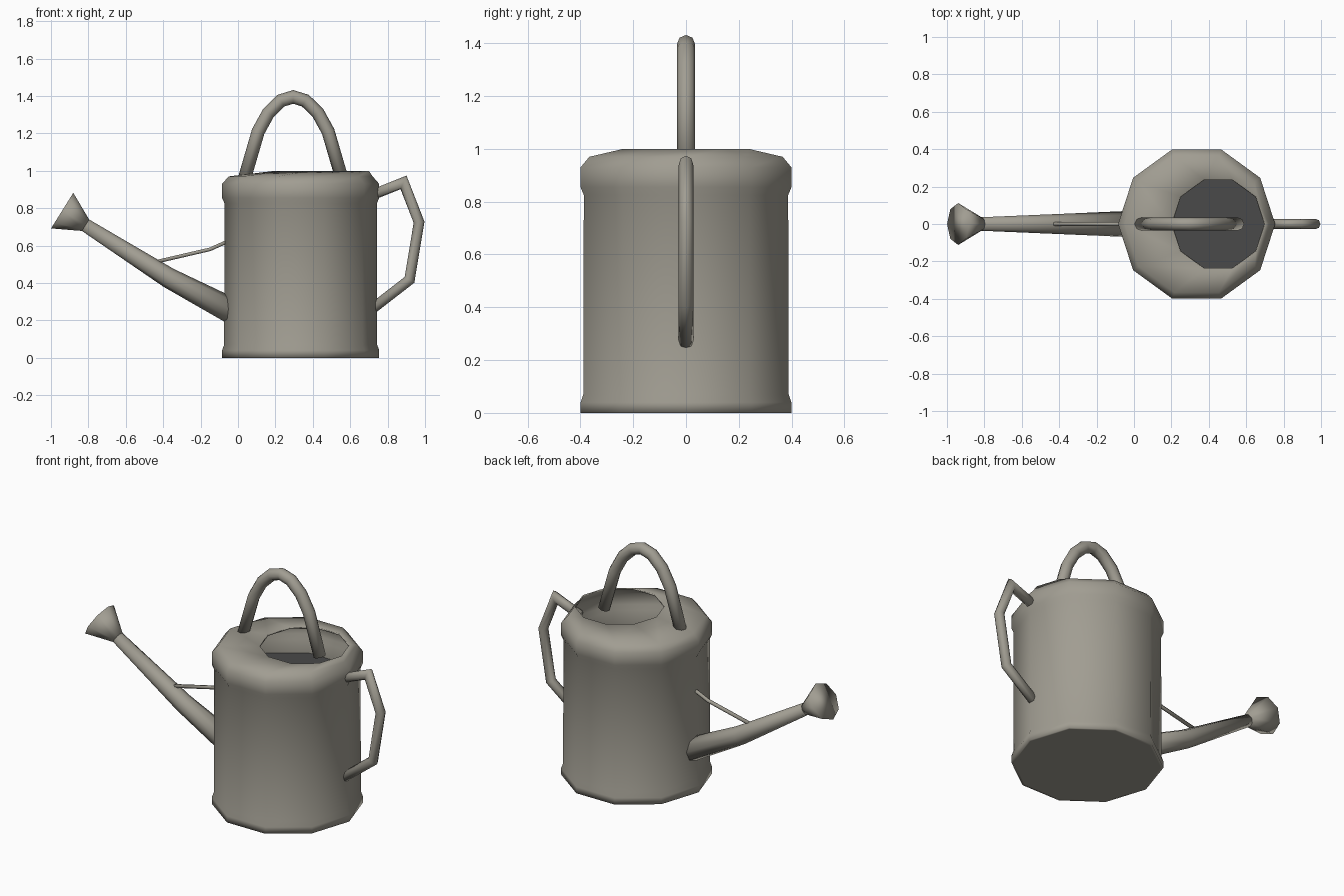
import bpy, bmesh, math
from mathutils import Vector

if "Cube" in bpy.data.objects:
    bpy.data.objects.remove(bpy.data.objects["Cube"])


def make_material(name, colour):
    mat = bpy.data.materials.new(name)
    mat.use_nodes = True
    mat.diffuse_color = colour
    shader = next(n for n in mat.node_tree.nodes if n.type == 'BSDF_PRINCIPLED')
    shader.inputs["Base Color"].default_value = colour
    return mat


metal = make_material("weathered_metal", (0.355, 0.337, 0.287, 1))
dark = make_material("dark_interior", (0.067, 0.067, 0.067, 1))


def loft(name, rings, end_material=None):
    """Skin a list of equally sized point rings into one smooth capped object."""
    bm = bmesh.new()
    loops = [[bm.verts.new(p) for p in ring] for ring in rings]
    n = len(loops[0])
    for a, b in zip(loops, loops[1:]):
        for i in range(n):
            j = (i + 1) % n
            bm.faces.new((a[i], a[j], b[j], b[i]))
    bm.faces.new(loops[0][::-1])
    end = bm.faces.new(loops[-1])
    for face in bm.faces:
        face.smooth = True
    mesh = bpy.data.meshes.new(name)
    mesh.materials.append(metal)
    if end_material:
        mesh.materials.append(end_material)
        end.material_index = 1
        end.smooth = False
    bm.to_mesh(mesh)
    bm.free()
    obj = bpy.data.objects.new(name, mesh)
    bpy.context.collection.objects.link(obj)
    return obj


def level_ring(cx, z, r, sides=10):
    turns = [math.tau * i / sides for i in range(sides)]
    return [Vector((cx + r * math.cos(t), r * math.sin(t), z)) for t in turns]


def tube(name, path, radii, sides=8):
    """Mitred tube along (x, z) points in the middle plane."""
    pts = [Vector((x, 0, z)) for x, z in path]
    if isinstance(radii, (int, float)):
        radii = [radii] * len(pts)
    rings = []
    for i, p in enumerate(pts):
        before = (p - pts[max(i - 1, 0)]).normalized()
        after = (pts[min(i + 1, len(pts) - 1)] - p).normalized()
        along = (before + after).normalized()
        stretch = 1 / along.dot(after if after.length else before)
        side = Vector((0, 1, 0))
        up = along.cross(side)
        turns = [math.tau * k / sides for k in range(sides)]
        rings.append([p + radii[i] * (side * math.cos(t) + up * stretch * math.sin(t))
                      for t in turns])
    return loft(name, rings)


# Body: foot band, wall, shoulder and off-centre mouth, then the thin inner shell
# down to the dark surface inside
BODY_X, MOUTH_X = 0.335, 0.45
outside = [(BODY_X, 0, 0.405), (BODY_X, 0, 0.42), (BODY_X, 0.04, 0.42),
           (BODY_X, 0.07, 0.409), (BODY_X, 0.825, 0.407), (BODY_X, 0.855, 0.42),
           (BODY_X, 0.93, 0.42), (BODY_X, 0.97, 0.385), (MOUTH_X, 1.0, 0.25)]
inside = [(MOUTH_X, 0.992, 0.246), (BODY_X, 0.961, 0.38), (BODY_X, 0.926, 0.411),
          (BODY_X, 0.859, 0.411), (BODY_X, 0.829, 0.398), (BODY_X, 0.745, 0.398)]
loft("can_body", [level_ring(*p) for p in outside + inside], end_material=dark)

# Spout flaring into the sprinkler rose, with its brace
tube("spout", [(0.02, 0.223), (-0.37, 0.427), (-0.82, 0.712)], [0.072, 0.055, 0.036])
tube("sprinkler_rose", [(-0.815, 0.709), (-0.94, 0.787)], [0.036, 0.112])
tube("spout_brace", [(-0.43, 0.515), (-0.15, 0.58), (-0.05, 0.625)], 0.011, 6)

# Arched carrying handle, mirrored about its middle
ARCH_X = 0.295
half = [(0.035, 0.96), (0.108, 1.21), (0.163, 1.31), (0.23, 1.375)]
arch = half + [(ARCH_X, 1.395)] + [(2 * ARCH_X - x, z) for x, z in reversed(half)]
tube("carrying_handle", arch, 0.035)

# Angular pouring handle at the back
tube("pouring_handle", [(0.69, 0.241), (0.917, 0.417), (0.968, 0.725),
                        (0.885, 0.938), (0.72, 0.872)], 0.028)
